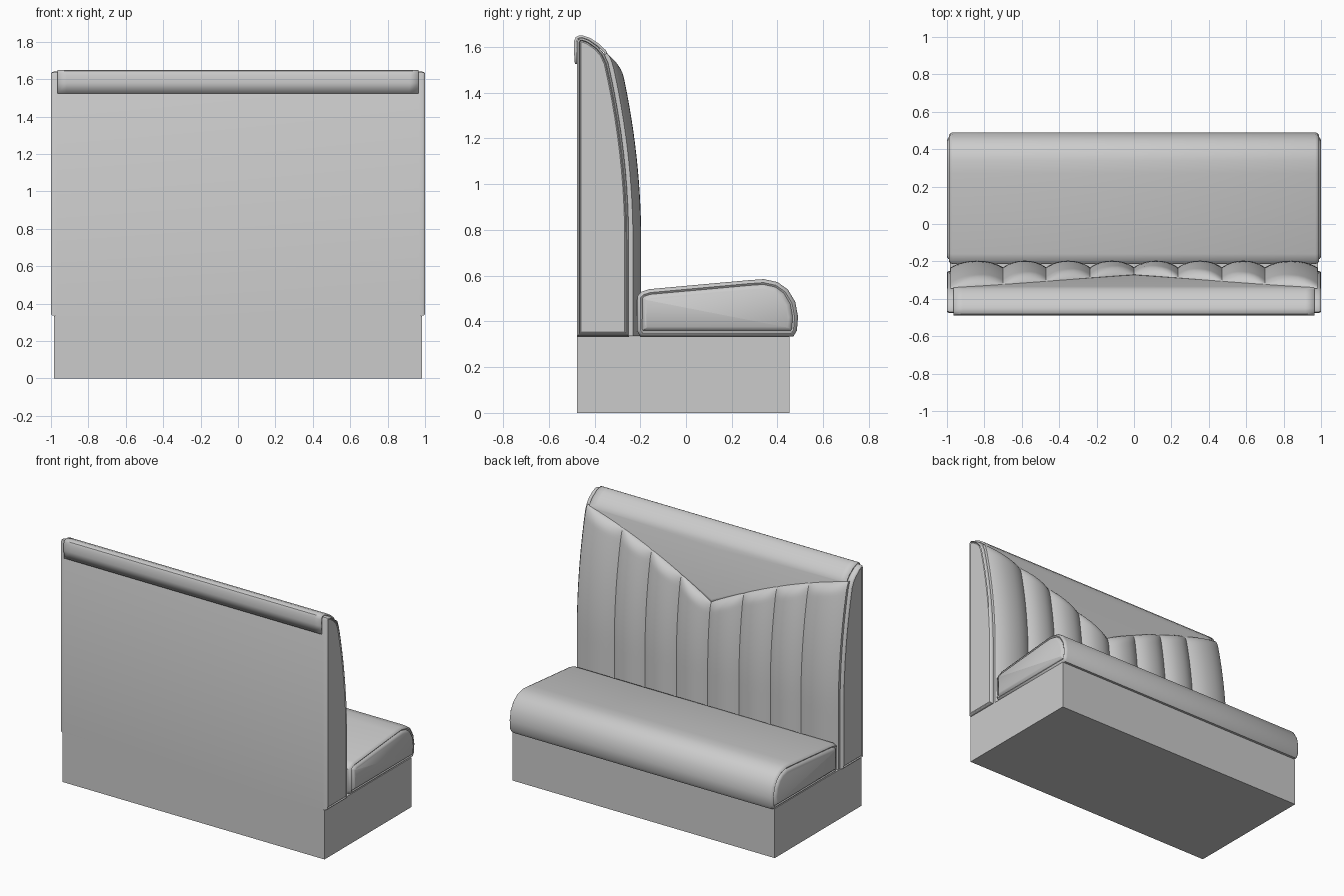
import bpy, bmesh
from math import sqrt, cos, pi
from mathutils import Vector

if "Cube" in bpy.data.objects:
    bpy.data.objects.remove(bpy.data.objects["Cube"])


def finish(name, bm, angle=0.6):
    bmesh.ops.remove_doubles(bm, verts=bm.verts, dist=1e-5)
    bmesh.ops.recalc_face_normals(bm, faces=bm.faces)
    me = bpy.data.meshes.new(name)
    bm.to_mesh(me)
    bm.free()
    ob = bpy.data.objects.new(name, me)
    bpy.context.collection.objects.link(ob)
    bpy.ops.object.select_all(action='DESELECT')
    ob.select_set(True)
    bpy.context.view_layer.objects.active = ob
    bpy.ops.object.shade_smooth_by_angle(angle=angle)
    return ob


def inset(profile, d):
    """Shrink a counter-clockwise (y, z) outline by d with mitred corners."""
    pts = [Vector(p) for p in profile]
    out = []
    for i, p in enumerate(pts):
        a = (p - pts[i - 1]).normalized()
        b = (pts[(i + 1) % len(pts)] - p).normalized()
        n1, n2 = Vector((-a.y, a.x)), Vector((-b.y, b.x))
        out.append(p + (n1 + n2) * d / (1 + n1.dot(n2)))
    return out


def loft(name, profile, ends):
    """Extrude an outline along x; ends = (x, inset) steps shaping both end panels."""
    steps = [(-x, d) for x, d in reversed(ends)] + list(ends)
    bm = bmesh.new()
    rings = [[bm.verts.new((x, p.x, p.y)) for p in inset(profile, d)] for x, d in steps]
    n = len(profile)
    for r, s in zip(rings, rings[1:]):
        for i in range(n):
            bm.faces.new((r[i], r[(i + 1) % n], s[(i + 1) % n], s[i]))
    bm.faces.new(rings[0])
    bm.faces.new(rings[-1])
    return finish(name, bm)


def sheet(name, columns):
    """Surface through equal-length columns of points."""
    bm = bmesh.new()
    cols = [[bm.verts.new(p) for p in c] for c in columns]
    for a, b in zip(cols, cols[1:]):
        for i in range(len(a) - 1):
            bm.faces.new((a[i], b[i], b[i + 1], a[i + 1]))
    return finish(name, bm)


def front_y(z):
    return -0.25 - 0.09 * (max(0, z - 0.75) / 0.78) ** 2


def seam_z(x):
    return 1.2 + 0.53 * abs(x) - 0.155 * x * x


# plinth
loft("base_plinth", [(-.477, 0), (.453, 0), (.453, .335), (-.477, .335)], [(.983, 0)])

# seat cushion with recessed, piped end panels
seat = [(-.2, .335), (.47, .335), (.485, .36), (.49, .42), (.478, .485), (.445, .54),
        (.40, .572), (.34, .585), (.27, .58), (-.16, .541), (-.195, .53), (-.213, .51), (-.215, .36)]
loft("seat_cushion", seat, [(.97, 0), (.983, .005), (.99, .015), (.984, .023), (.994, .029), (1, .042)])

# backrest body with piped end panels
body = [(-.477, .335), (-.25, .335)]
body += [(front_y(z), z) for z in [.75 + .078 * i for i in range(11)]]
body += [(-.358, 1.57), (-.385, 1.602), (-.425, 1.63), (-.455, 1.641), (-.47, 1.638), (-.477, 1.62)]
loft("backrest_body", body, [(.97, 0), (.988, .001), (.996, .004), (1, .009), (.993, .013), (.997, .018)])

# padded vertical channels under the V seam
joints = [-.98, -.70, -.47, -.235, 0, .235, .47, .70, .98]
cols = [(-.98, -.02)]
for a, b in zip(joints, joints[1:]):
    for k in range(13):
        s = -cos(pi * k / 12)
        cols.append(((a + b) / 2 + s * (b - a) / 2, .014 + .036 * (1 - abs(s) ** 2.3)))
cols.append((.98, -.02))
columns = []
for x, off in cols:
    top, col = seam_z(x), []
    for k in range(33):
        z = .337 + (top - .337) * (1 - (1 - k / 32) ** 2)
        d = min(1, (top - z) / .07)
        col.append((x, front_y(z) + off * sqrt(1 - (1 - d) ** 2) + (.004 if off > 0 else 0), z))
    columns.append(col)
sheet("backrest_channels", columns)

# head roll: flap over the back, rounded top, front panel down to the V seam
over = [(-.486, 1.525), (-.49, 1.58), (-.49, 1.625), (-.482, 1.643), (-.468, 1.65), (-.45, 1.65),
        (-.42, 1.64), (-.378, 1.612), (-.35, 1.585)]
columns = []
for i in range(41):
    x = .965 * (i / 20 - 1)
    low = seam_z(x) - .012
    zs = [1.56 + (low - 1.56) * k / 14 for k in range(15)]
    columns.append([(x, y, z) for y, z in over] + [(x, front_y(z) + .009, z) for z in zs])
roll = sheet("head_roll", columns)
mod = roll.modifiers.new("thickness", 'SOLIDIFY')
mod.thickness = .012
mod.offset = -1
